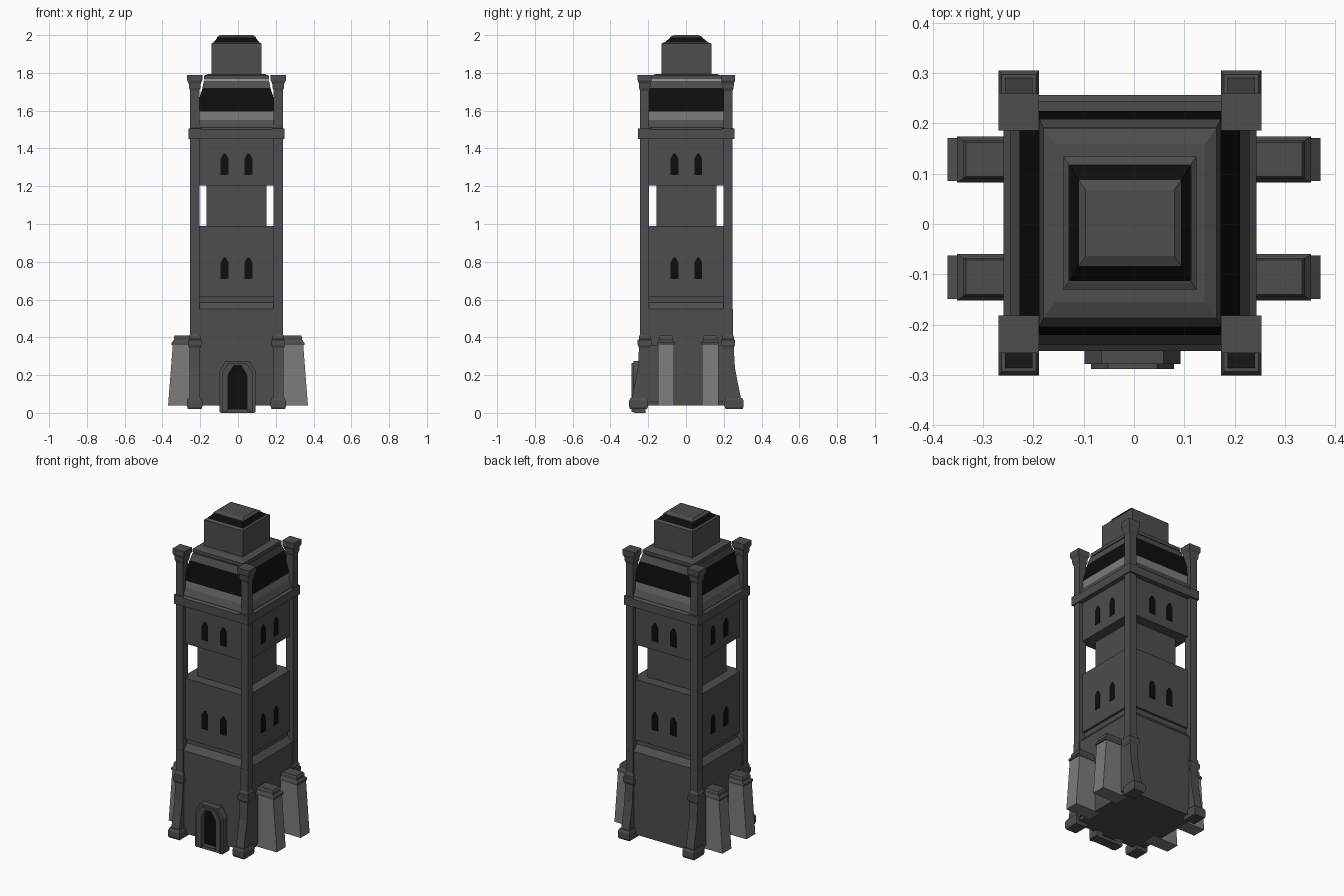
import bpy, bmesh
from mathutils import Vector

old = bpy.data.objects.get("Cube")
if old:
    bpy.data.objects.remove(old, do_unlink=True)

CX, CY = -0.008, 0.002   # tower axis


def material(name, v):
    m = bpy.data.materials.new(name)
    m.use_nodes = True
    m.diffuse_color = (v, v, v, 1)
    m.node_tree.nodes["Principled BSDF"].inputs["Base Color"].default_value = (v, v, v, 1)
    return m


STONE = material("dark_stone", 0.075)
PALE = material("pale_stone", 0.2)
BLACK = material("black", 0.004)


def finish(name, bm, mats):
    bmesh.ops.recalc_face_normals(bm, faces=bm.faces)
    me = bpy.data.meshes.new(name)
    bm.to_mesh(me)
    bm.free()
    for m in mats:
        me.materials.append(m)
    ob = bpy.data.objects.new(name, me)
    bpy.context.collection.objects.link(ob)
    return ob


def stack(name, rings, x=CX, y=CY, mats=(STONE,), bands={}):
    """Rectangular loft from (half x, half y, z) rings; bands maps segment to material slot."""
    bm = bmesh.new()
    loops = [[bm.verts.new((x + sx * hx, y + sy * hy, z))
              for sx, sy in ((-1, -1), (1, -1), (1, 1), (-1, 1))] for hx, hy, z in rings]
    bm.faces.new(loops[0])
    bm.faces.new(loops[-1])
    for s, (a, b) in enumerate(zip(loops, loops[1:])):
        for i in range(4):
            j = (i + 1) % 4
            f = bm.faces.new((a[i], a[j], b[j], b[i]))
            f.material_index = bands.get(s, 0)
    return finish(name, bm, mats)


def prism(name, pts, axis, lo, hi, mat=STONE):
    """Extrude a (horizontal, z) outline along the x or y axis."""
    bm = bmesh.new()
    place = (lambda u, z, d: (d, u, z)) if axis == "x" else (lambda u, z, d: (u, d, z))
    face = bm.faces.new([bm.verts.new(place(u, z, lo)) for u, z in pts])
    new = bmesh.ops.extrude_face_region(bm, geom=[face])["geom"]
    shift = Vector(place(0, 0, hi - lo))
    bmesh.ops.translate(bm, vec=shift, verts=[v for v in new if isinstance(v, bmesh.types.BMVert)])
    return finish(name, bm, [mat])


def arch(c, w, z0, z1, cut):
    """Pointed-shoulder arch outline of half width w."""
    return [(c - w, z0), (c - w, z1 - cut), (c - w + cut * 0.6, z1),
            (c + w - cut * 0.6, z1), (c + w, z1 - cut), (c + w, z0)]


# Main shaft
stack("lower_walls", [(0.239, 0.239, 0.04), (0.239, 0.239, 0.55), (0.208, 0.208, 0.585),
                      (0.208, 0.208, 0.615)])
stack("middle_walls", [(0.222, 0.222, 0.615), (0.222, 0.222, 0.99)])
stack("open_storey_core", [(0.159, 0.159, 0.985), (0.159, 0.159, 1.21)])
stack("upper_walls", [(0.222, 0.222, 1.205), (0.222, 0.222, 1.45)])
stack("string_course", [(0.251, 0.254, 1.45), (0.251, 0.254, 1.5), (0.237, 0.242, 1.51)])

# Glazed belfry with a pale sill band
stack("belfry", [(0.237, 0.242, 1.505), (0.237, 0.242, 1.515), (0.219, 0.222, 1.55),
                 (0.219, 0.222, 1.595), (0.18, 0.206, 1.72), (0.172, 0.19, 1.76)],
      mats=(STONE, PALE, BLACK), bands={2: 1, 3: 2})
stack("belfry_roof", [(0.172, 0.188, 1.765), (0.172, 0.188, 1.785), (0.148, 0.157, 1.795)])

# Top turret and its black roof
stack("turret", [(0.132, 0.132, 1.79), (0.132, 0.132, 1.955), (0.122, 0.118, 1.962)])
stack("turret_roof", [(0.122, 0.118, 1.96), (0.102, 0.086, 1.985)], mats=(BLACK,))
stack("turret_cap", [(0.102, 0.086, 1.984), (0.102, 0.086, 1.99), (0.088, 0.066, 2.0)])

for sx, xn in ((-1, "right"), (1, "left")):
    for sy, yn in ((-1, "front"), (1, "back")):
        tag = f"{yn}_{xn}"
        px, py = CX + sx * 0.221, CY + sy * 0.221
        # Corner posts with flared capitals
        stack(f"post_{tag}", [(0.024, 0.024, 0.04), (0.024, 0.024, 1.705), (0.03, 0.029, 1.72),
                              (0.032, 0.031, 1.745), (0.04, 0.037, 1.76), (0.04, 0.037, 1.79)],
              px, py)
        stack(f"post_collar_{tag}", [(0.032, 0.034, 1.45), (0.032, 0.034, 1.505)], px, py)
        # Curved corner foot, its base block and moulding
        prof = [(0.15, 0.06), (0.292, 0.06), (0.272, 0.16), (0.257, 0.24), (0.25, 0.36), (0.15, 0.36)]
        prism(f"corner_foot_{tag}", [(CY + sy * u, z) for u, z in prof], "x", px - 0.027, px + 0.027)
        stack(f"foot_base_{tag}", [(0.036, 0.045, 0.02), (0.04, 0.05, 0.032), (0.04, 0.05, 0.065),
                                   (0.034, 0.042, 0.08)], px, CY + sy * 0.253)
        stack(f"foot_moulding_{tag}", [(0.028, 0.028, 0.34), (0.036, 0.037, 0.36), (0.036, 0.037, 0.385),
                                       (0.03, 0.03, 0.39), (0.03, 0.03, 0.405),
                                       (0.025, 0.025, 0.415), (0.025, 0.025, 0.55)], px, py)
        # Pale side buttresses with stepped caps
        by = 0.011 + sy * 0.117
        prism(f"buttress_{tag}", [(sx * u, z) for u, z in
                                  ((0.2, 0.04), (0.37, 0.04), (0.345, 0.365), (0.2, 0.365))],
              "y", by - 0.043, by + 0.043, PALE)
        stack(f"buttress_cap_{tag}", [(0.066, 0.046, 0.36), (0.066, 0.046, 0.372), (0.054, 0.038, 0.385),
                                      (0.054, 0.038, 0.4), (0.048, 0.034, 0.41)], sx * 0.286, by)

# Arched windows, a pair on each face of both storeys
for level, z in (("lower", 0.71), ("upper", 1.26)):
    for k in (-1, 1):
        for s in (-1, 1):
            cx, cy = CX + k * 0.063, CY + k * 0.063
            a, b = s * 0.218, s * 0.226
            prism(f"{level}_window", arch(cx, 0.021, z, z + 0.112, 0.026), "y", CY + a, CY + b, BLACK)
            prism(f"{level}_window", arch(cy, 0.021, z, z + 0.112, 0.026), "x", CX + a, CX + b, BLACK)

# Doorway: two stepped arch frames around a dark door
inner = arch(-0.003, 0.05, 0.01, 0.25, 0.05)
for name, w, z1, y in (("door_frame_outer", 0.095, 0.275, -0.278), ("door_frame_inner", 0.082, 0.264, -0.288)):
    outer = arch(-0.003, w, 0.005, z1, 0.055)
    prism(name, outer + inner[::-1], "y", y, -0.215)
prism("door", arch(-0.003, 0.052, 0.02, 0.252, 0.05), "y", -0.25, -0.242, BLACK)
stack("door_step", [(0.09, 0.03, 0.0), (0.09, 0.03, 0.02)], -0.003, -0.245)
